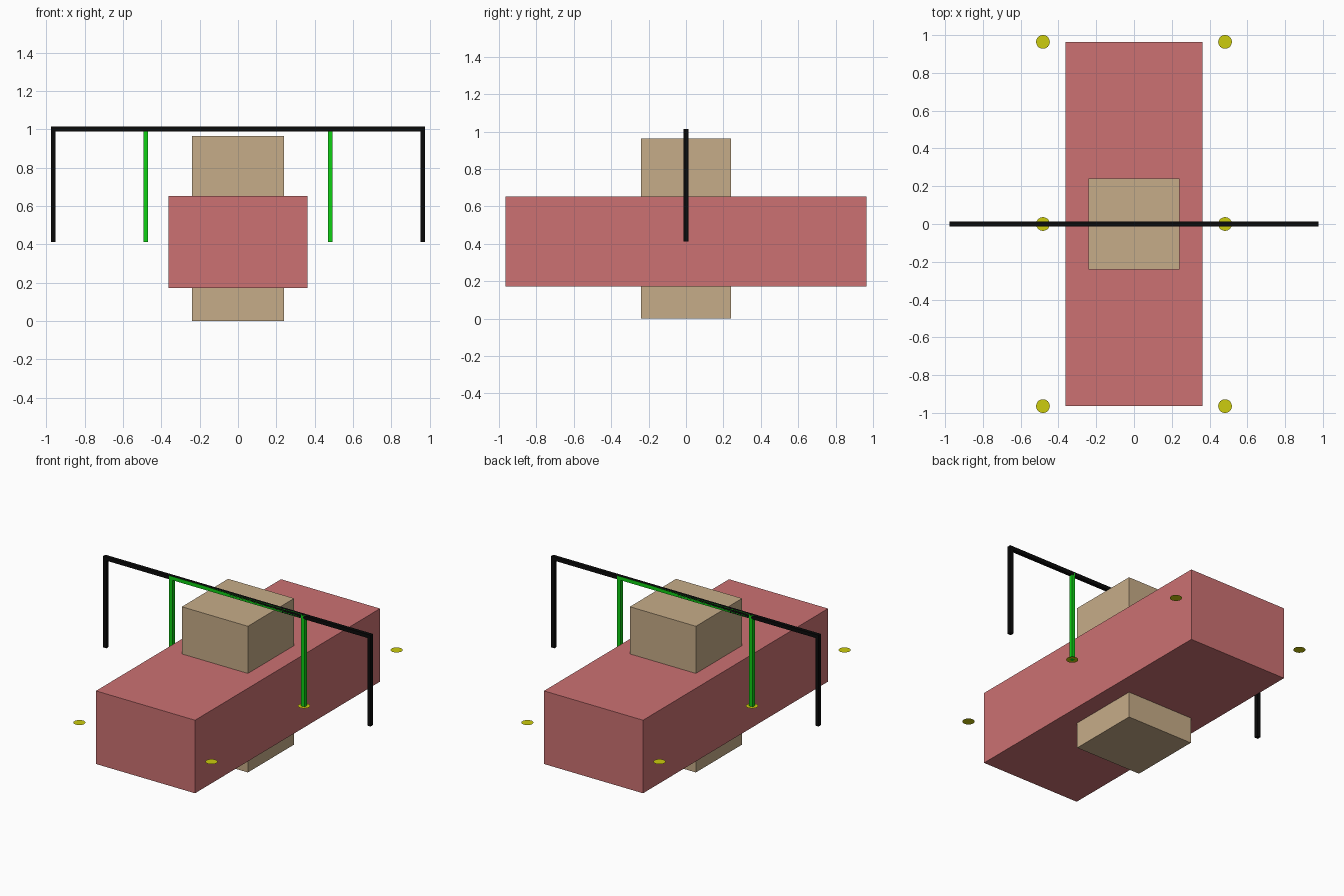
import bpy
import bmesh
from mathutils import Matrix, Vector

cube = bpy.data.objects.get("Cube")
if cube:
    bpy.data.objects.remove(cube, do_unlink=True)

U = 0.482          # base module
T = 0.05 * U       # bar thickness
BASE_Z = 0.412     # height of post feet and discs
RAIL_Z = 1.002     # centre height of the top rails


def material(name, rgb):
    """Flat colour from 8-bit sRGB values."""
    lin = [(c / 255 / 12.92) if c < 11 else ((c / 255 + 0.055) / 1.055) ** 2.4 for c in rgb]
    m = bpy.data.materials.new(name)
    m.use_nodes = True
    m.diffuse_color = (*lin, 1)
    m.node_tree.nodes["Principled BSDF"].inputs["Base Color"].default_value = (*lin, 1)
    return m


RED = material("dusty red", (204, 113, 114))
TAN = material("tan", (198, 172, 136))
BLACK = material("black", (10, 10, 10))
GREEN = material("green", (14, 208, 20))
YELLOW = material("yellow", (204, 204, 14))


def make_object(name, bm, mat):
    mesh = bpy.data.meshes.new(name)
    bm.to_mesh(mesh)
    bm.free()
    mesh.materials.append(mat)
    obj = bpy.data.objects.new(name, mesh)
    bpy.context.collection.objects.link(obj)
    return obj


def add_box(bm, lo, hi):
    lo, hi = Vector(lo), Vector(hi)
    mat = Matrix.Translation((lo + hi) / 2) @ Matrix.Diagonal((*(hi - lo), 1))
    bmesh.ops.create_cube(bm, size=1, matrix=mat)


def box(name, lo, hi, mat):
    bm = bmesh.new()
    add_box(bm, lo, hi)
    return make_object(name, bm, mat)


def portal_frame(name, half_span, mat):
    """Top rail with a post hanging from each end."""
    bm = bmesh.new()
    h = T / 2
    add_box(bm, (-half_span - h, -h, RAIL_Z - h), (half_span + h, h, RAIL_Z + h))
    for x in (-half_span, half_span):
        add_box(bm, (x - h, -h, BASE_Z), (x + h, h, RAIL_Z + h))
    return make_object(name, bm, mat)


# Long body and the upright block passing through it
box("long_body", (-0.75 * U, -2 * U, BASE_Z - U / 2),
    (0.75 * U, 2 * U, BASE_Z + U / 2), RED)
box("centre_block", (-U / 2, -U / 2, 0), (U / 2, U / 2, 2 * U), TAN)

# Wide outer frame and narrow inner frame sharing the same top line
portal_frame("outer_frame", 2 * U, BLACK)
portal_frame("inner_frame", U, GREEN)

# Six flat discs in two rows beside the body
for side, x in (("left", U), ("right", -U)):
    for place, y in (("front", -2 * U), ("middle", 0), ("back", 2 * U)):
        bm = bmesh.new()
        bmesh.ops.create_circle(bm, cap_ends=True, segments=32, radius=0.075 * U,
                                matrix=Matrix.Translation((x, y, BASE_Z)))
        make_object(f"disc_{place}_{side}", bm, YELLOW)
